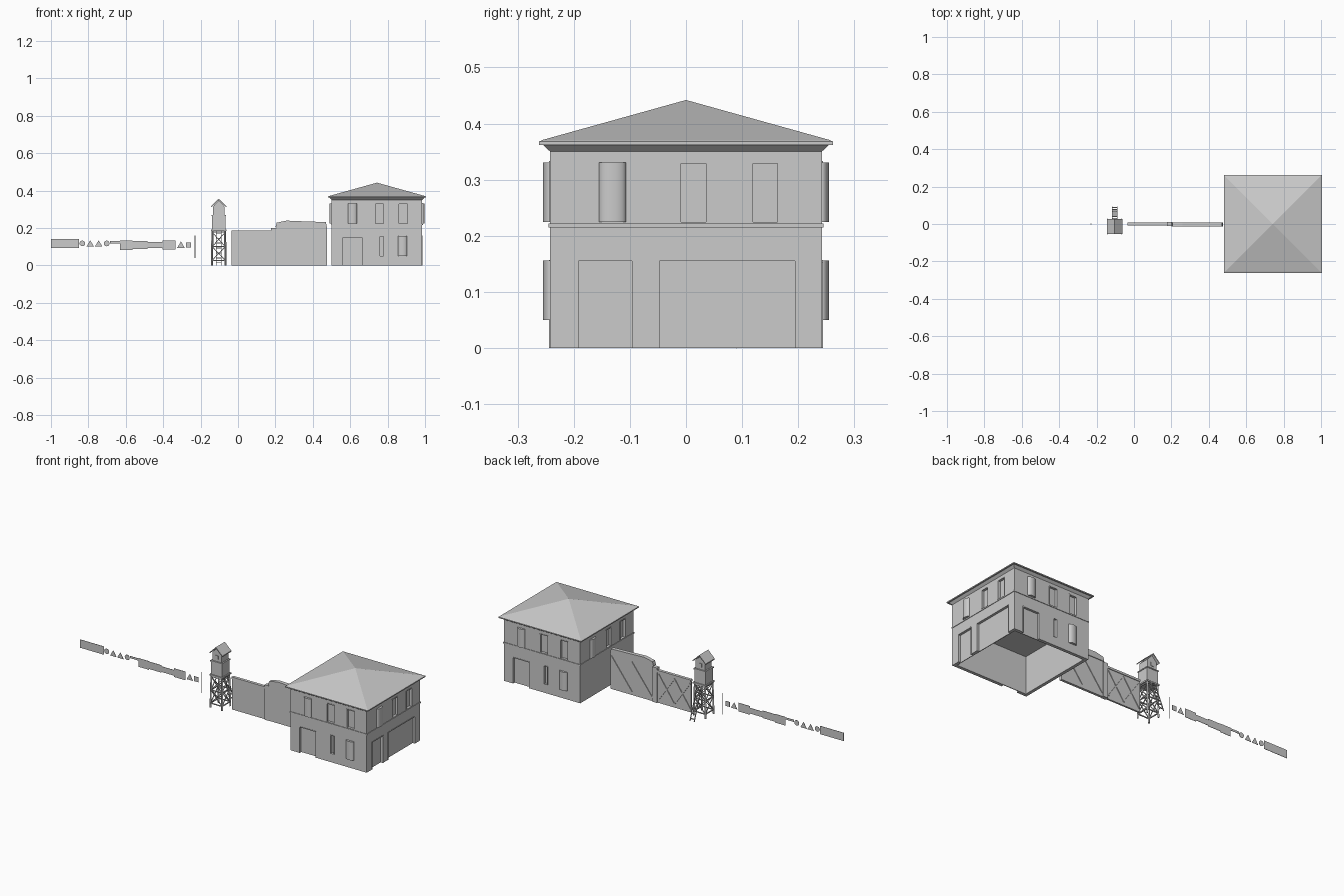
import bpy, bmesh, math
from mathutils import Matrix, Vector

if "Cube" in bpy.data.objects:
    bpy.data.objects.remove(bpy.data.objects["Cube"])

grey = bpy.data.materials.new("plain_grey")
grey.use_nodes = True
grey.diffuse_color = (0.6, 0.6, 0.6, 1)
grey.node_tree.nodes["Principled BSDF"].inputs["Base Color"].default_value = (0.6, 0.6, 0.6, 1)


def box(bm, x0, x1, y0, y1, z0, z1, m=Matrix()):
    size = Matrix.Diagonal((x1 - x0, y1 - y0, z1 - z0, 1))
    mid = Matrix.Translation(((x0 + x1) / 2, (y0 + y1) / 2, (z0 + z1) / 2))
    bmesh.ops.create_cube(bm, size=1, matrix=m @ mid @ size)


def beam(bm, a, b, t):
    a, b = Vector(a), Vector(b)
    rot = (b - a).to_track_quat('Z', 'Y').to_matrix().to_4x4()
    size = Matrix.Diagonal((t, t, (b - a).length, 1))
    bmesh.ops.create_cube(bm, size=1, matrix=Matrix.Translation((a + b) / 2) @ rot @ size)


def prism(bm, outline, y0, y1):
    # outline in x and z, extruded along y
    face = bm.faces.new([bm.verts.new((x, y0, z)) for x, z in outline])
    new = bmesh.ops.extrude_face_region(bm, geom=[face])["geom"]
    bmesh.ops.translate(bm, vec=(0, y1 - y0, 0),
                        verts=[v for v in new if isinstance(v, bmesh.types.BMVert)])


def square_loft(bm, cx, rings):
    prev = None
    for r, z in rings:
        loop = [bm.verts.new((cx + sx * r, sy * r, z))
                for sx, sy in ((-1, -1), (1, -1), (1, 1), (-1, 1))]
        if prev:
            for i in range(4):
                j = (i + 1) % 4
                bm.faces.new((prev[i], prev[j], loop[j], loop[i]))
        else:
            bm.faces.new(loop[::-1])
        prev = loop
    bmesh.ops.remove_doubles(bm, verts=bm.verts, dist=1e-5)


def finish(bm, name, smooth=False):
    bmesh.ops.recalc_face_normals(bm, faces=bm.faces)
    mesh = bpy.data.meshes.new(name)
    bm.to_mesh(mesh)
    bm.free()
    mesh.materials.append(grey)
    ob = bpy.data.objects.new(name, mesh)
    bpy.context.scene.collection.objects.link(ob)
    if smooth:
        bpy.ops.object.select_all(action='DESELECT')
        ob.select_set(True)
        bpy.context.view_layer.objects.active = ob
        bpy.ops.object.shade_smooth_by_angle(angle=math.radians(40))
    return ob


# House: each wall is laid out like the front one and turned about the centre
CX, W = 0.743, 0.242
upper = [(-0.012, 0.037, 0.225, 0.331), (0.116, 0.164, 0.225, 0.331)]
front = [(-0.185, -0.08, 0, 0.15), (0.012, 0.035, 0.05, 0.155)]
side = [(-0.195, -0.095, 0, 0.157), (-0.05, 0.195, 0, 0.157)]
walls = [(front, True), (side, False), (front, True), ([], False)]

body, room, cuts, frames, bays = (bmesh.new() for _ in range(5))
box(body, CX - W, CX + W, -W, W, 0, 0.352)
inner = W - 0.018
box(room, CX - inner, CX + inner, -inner, inner, -0.1, 0.215)
for k, (lower, low_bay) in enumerate(walls):
    m = Matrix.Translation((CX, 0, 0)) @ Matrix.Rotation(k * math.pi / 2, 4, 'Z')
    for u0, u1, z0, z1 in lower + upper:
        box(cuts, u0, u1, -W - 0.05, -W + 0.014, z0 if z0 else -0.05, z1, m)
        for a, b, c, d in ((u0 - 0.002, u0 + 0.003, z0, z1), (u1 - 0.001, u1 + 0.002, z0, z1),
                           (u0, u1, z1 - 0.002, z1 + 0.002)):
            box(frames, a, b, -W - 0.002, -W + 0.01, c, d, m)
    for u, z in [(-0.131, 0.278)] + ([(0.137, 0.103)] if low_bay else []):
        shape = Matrix.Translation((u, -W, z)) @ Matrix.Diagonal((0.024, 0.013, 1, 1))
        bmesh.ops.create_cone(bays, cap_ends=True, segments=28, radius1=1, radius2=1,
                              depth=0.106, matrix=m @ shape)

house = finish(body, "house_walls")
cutters = [finish(room, "room_cutter"), finish(cuts, "opening_cutter")]
for c in cutters:
    c.hide_render = True
    mod = house.modifiers.new(c.name, 'BOOLEAN')
    mod.object, mod.solver = c, 'EXACT'
deps = bpy.context.evaluated_depsgraph_get()
cut_mesh = bpy.data.meshes.new_from_object(house.evaluated_get(deps))
house.modifiers.clear()
house.data = cut_mesh
for c in cutters:
    bpy.data.objects.remove(c)
finish(frames, "door_and_window_frames")
finish(bays, "curved_bays", smooth=True)

bm = bmesh.new()
square_loft(bm, CX, [(W - 0.01, 0.215), (W + 0.003, 0.215), (W + 0.003, 0.222), (W - 0.01, 0.222)])
finish(bm, "belt_trim")
bm = bmesh.new()
square_loft(bm, CX, [(W, 0.35), (0.255, 0.362), (0.262, 0.362), (0.262, 0.368),
                     (0.255, 0.371), (0, 0.442)])
finish(bm, "hipped_roof")

# Gate next to the house
bm = bmesh.new()
box(bm, 0.205, 0.477, -0.01, 0.004, 0, 0.206)
finish(bm, "gate_panel")
bm = bmesh.new()
box(bm, 0.177, 0.207, -0.012, 0.01, 0, 0.2)
finish(bm, "gate_post")
bm = bmesh.new()
prism(bm, [(0.2, 0.204), (0.207, 0.228), (0.26, 0.239), (0.33, 0.236),
           (0.47, 0.231), (0.475, 0.204)], -0.014, 0.008)
finish(bm, "gate_cap")

# Fence panel beyond the gate
bm = bmesh.new()
box(bm, -0.035, 0.178, -0.006, 0.004, 0, 0.18)
finish(bm, "fence_panel")
bm = bmesh.new()
box(bm, -0.035, 0.178, -0.009, 0.008, 0.175, 0.187)
finish(bm, "fence_cap")
bm = bmesh.new()
for x0, x1, top in ((0.21, 0.34, 0.19), (0.34, 0.47, 0.19), (-0.03, 0.07, 0.165), (0.07, 0.17, 0.165)):
    beam(bm, (x0, 0.005, 0.02), (x1, 0.005, top), 0.006)
    if x0 < 0.2:
        beam(bm, (x1, 0.005, 0.02), (x0, 0.005, top), 0.006)
finish(bm, "back_braces")

# Watchtower
TX, TY = -0.103, -0.013
legs, braces = bmesh.new(), bmesh.new()
corners = [(-1, -1), (1, -1), (1, 1), (-1, 1)]
for i, (sx, sy) in enumerate(corners):
    nx, ny = corners[(i + 1) % 4]

    def at(a, b, z):
        r = 0.037 - 0.02 * z
        return (TX + a * r, TY + b * r, z)
    beam(legs, at(sx, sy, 0), at(sx, sy, 0.19), 0.008)
    for z0, z1 in ((0.025, 0.1), (0.1, 0.175)):
        beam(braces, at(sx, sy, z0), at(nx, ny, z1), 0.004)
        beam(braces, at(nx, ny, z0), at(sx, sy, z1), 0.004)
    for z in (0.025, 0.1, 0.178):
        beam(braces, at(sx, sy, z), at(nx, ny, z), 0.005)
finish(legs, "tower_legs")
finish(braces, "tower_braces")


def tower_box(name, r, z0, z1):
    b = bmesh.new()
    box(b, TX - r, TX + r, TY - r, TY + r, z0, z1)
    finish(b, name)


tower_box("tower_platform", 0.041, 0.183, 0.191)
tower_box("tower_cabin", 0.035, 0.19, 0.268)
tower_box("tower_ledge", 0.038, 0.264, 0.27)
bm = bmesh.new()
prism(bm, [(TX - 0.03, 0.268), (TX + 0.03, 0.268), (TX + 0.03, 0.315), (TX, 0.347),
           (TX - 0.03, 0.315)], TY - 0.03, TY + 0.03)
finish(bm, "tower_lookout")
bm = bmesh.new()
prism(bm, [(TX - 0.041, 0.31), (TX, 0.348), (TX + 0.041, 0.31), (TX + 0.041, 0.316),
           (TX, 0.356), (TX - 0.041, 0.316)], TY - 0.041, TY + 0.041)
finish(bm, "tower_roof")
bm = bmesh.new()
for s in (-1, 1):
    y = TY + s * 0.031
    box(bm, TX - 0.01, TX + 0.01, y - 0.002, y + 0.002, 0.285, 0.305)
finish(bm, "lookout_windows")

# Ladder leaning on the back of the tower
bm = bmesh.new()
for s in (-1, 1):
    beam(bm, (TX + s * 0.013, 0.092, 0), (TX + s * 0.013, 0.025, 0.185), 0.004)
for i in range(7):
    t = (i + 0.5) / 7
    y, z = 0.092 - 0.067 * t, 0.185 * t
    box(bm, TX - 0.013, TX + 0.013, y - 0.003, y + 0.003, z - 0.002, z + 0.002)
finish(bm, "ladder")

# Row of flat sign blanks and a thin pole
T = 0.001
bm = bmesh.new()
for x0, x1, z0, z1 in ((-1, -0.85, 0.093, 0.14), (-0.685, -0.63, 0.118, 0.13),
                       (-0.63, -0.565, 0.083, 0.132), (-0.565, -0.485, 0.088, 0.13),
                       (-0.485, -0.405, 0.092, 0.124), (-0.405, -0.333, 0.085, 0.134),
                       (-0.277, -0.25, 0.095, 0.123)):
    box(bm, x0, x1, -T, T, z0, z1)
finish(bm, "rectangular_signs")
bm = bmesh.new()
for x, z in ((-0.79, 0.1), (-0.745, 0.1), (-0.305, 0.094)):
    prism(bm, [(x - 0.02, z), (x + 0.02, z), (x, z + 0.034)], -T, T)
finish(bm, "triangular_signs")
bm = bmesh.new()
for x in (-0.832, -0.702):
    bmesh.ops.create_cone(bm, cap_ends=True, segments=24, radius1=0.015, radius2=0.015, depth=2 * T,
                          matrix=Matrix.Translation((x, 0, 0.117)) @ Matrix.Rotation(math.pi / 2, 4, 'X'))
finish(bm, "round_signs")
bm = bmesh.new()
beam(bm, (-0.23, 0, 0.04), (-0.23, 0, 0.16), 0.003)
finish(bm, "sign_pole")
